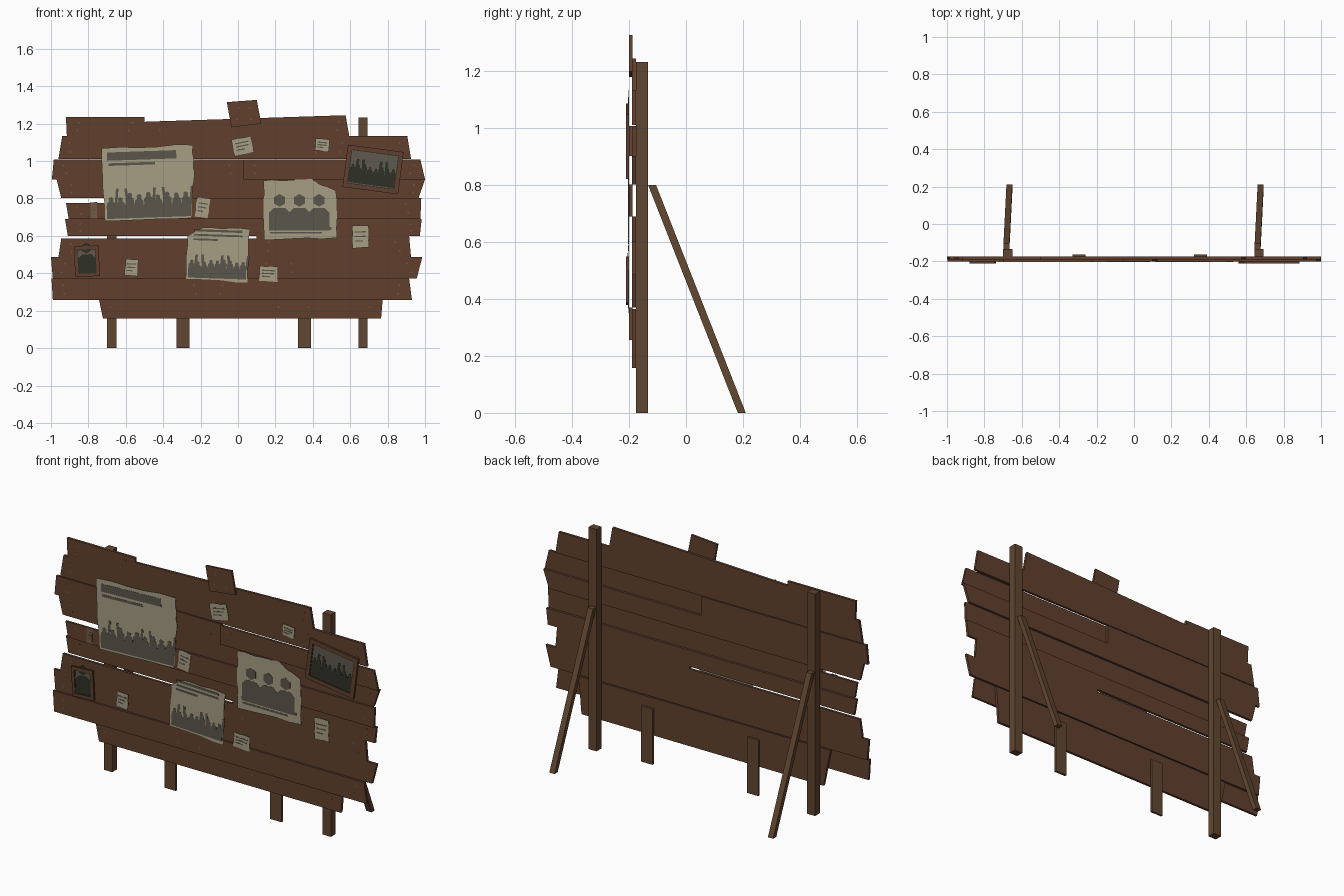
import bpy, bmesh, math, random

if "Cube" in bpy.data.objects:
    bpy.data.objects.remove(bpy.data.objects["Cube"])
random.seed(4)

def material(name, r, g, b):
    lin = lambda c: ((c / 255 + 0.055) / 1.055) ** 2.4
    m = bpy.data.materials.new(name)
    m.diffuse_color = (lin(r), lin(g), lin(b), 1)
    m.use_nodes = True
    m.node_tree.nodes["Principled BSDF"].inputs["Base Color"].default_value = m.diffuse_color
    return m

PLANK = material("plank_wood", 97, 64, 46)
POST = material("post_wood", 97, 70, 49)
PAPER = material("aged_paper", 166, 158, 131)
INK = material("faded_ink", 90, 86, 75)
PHOTO = material("photo_grey", 94, 90, 79)
DARK = material("dark_silhouette", 46, 48, 37)
NAIL = material("nail_metal", 108, 92, 70)
STAIN = material("stained_paper", 118, 90, 68)

def prism(name, polys, front, back, mat):
    """Extrude one or more x/z outlines between two depths."""
    bm = bmesh.new()
    for pts in polys:
        a = [bm.verts.new((x, front, z)) for x, z in pts]
        b = [bm.verts.new((x, back, z)) for x, z in pts]
        n = len(pts)
        bm.faces.new(a)
        bm.faces.new(b[::-1])
        for i in range(n):
            bm.faces.new((a[i], b[i], b[(i + 1) % n], a[(i + 1) % n]))
    bmesh.ops.recalc_face_normals(bm, faces=bm.faces)
    me = bpy.data.meshes.new(name)
    bm.to_mesh(me)
    bm.free()
    me.materials.append(mat)
    ob = bpy.data.objects.new(name, me)
    bpy.context.collection.objects.link(ob)
    return ob

def rect(x0, z0, x1, z1):
    return [(x0, z0), (x1, z0), (x1, z1), (x0, z1)]

def disc(x, z, r, n=6):
    return [(x + r * math.cos(i * math.tau / n + math.pi / 6),
             z + r * math.sin(i * math.tau / n + math.pi / 6)) for i in range(n)]

def place(polys, cx, cz, deg):
    """Turn local outlines by an angle and move them to a centre."""
    c, s = math.cos(math.radians(deg)), math.sin(math.radians(deg))
    return [[(cx + x * c - z * s, cz + x * s + z * c) for x, z in p] for p in polys]

def torn(pts, steps=5, amount=0.005):
    """Add a slightly ragged edge to an outline."""
    out = []
    for (x0, z0), (x1, z1) in zip(pts, pts[1:] + pts[:1]):
        for i in range(steps):
            t = i / steps
            j = amount if i else 0
            out.append((x0 + (x1 - x0) * t + random.uniform(-j, j),
                        z0 + (z1 - z0) * t + random.uniform(-j, j)))
    return out

def crowd(w, h, n):
    """Outlines of a row of people, base at z = 0, centred on x = 0."""
    polys = [rect(-w / 2, 0, w / 2, h * 0.45)]
    step = w / n
    for i in range(n):
        x = -w / 2 + step * (i + 0.5)
        top = h * random.uniform(0.62, 0.78)
        r = step * 0.27
        body = [(.5, 0), (.46, top - r * 1.6), (.2, top - r * .6)]
        polys.append([(x + step * k, z) for k, z in body] + [(x - step * k, z) for k, z in body[::-1]])
        polys.append(disc(x, top, r, 8))
        if i % 2 == 0:
            s = -1 if i % 4 else 1
            a, b = x + s * step * .35, x + s * step * .55
            polys.append([(a, h * .4), (a + .014, h * .4), (b + .014, h), (b, h)])
    return polys

def bust(x, z, s):
    """Head and shoulders outline pair."""
    body = [(.055, -.06), (.055, .035), (.03, .06)]
    return [disc(x, z + .1 * s, .034 * s),
            [(x + a * s, z + b * s) for a, b in body] + [(x - a * s, z + b * s) for a, b in body[::-1]]]

# Plank rows: bottom, top, left end (bottom, top), right end (bottom, top), joint
rows = [
    (1.012, 1.133, -.96, -.94, .925, .905, .49),
    (.902, 1.008, -.995, -.985, 1.0, .975, .03),
    (.802, .902, -.945, -.97, .965, 1.0, .33),
    (.69, .802, -.905, -.92, .975, .98, -.70),
    (.60, .69, -.91, -.925, .972, .982, .45),
    (.486, .60, -.96, -.945, .925, .915, .10),
    (.371, .486, -.99, -1.0, .955, .985, .22),
    (.256, .371, -.99, -.997, .93, .915, -.16),
    (.158, .365, -.722, -.765, .765, .782, .30),
]
pieces = []
for i, (z0, z1, l0, l1, r0, r1, j) in enumerate(rows):
    drop = {3: .025, 5: .014}.get(i, 0)          # gaps above two left pieces
    pieces.append(([(l0, z0), (j, z0), (j, z1 - drop), (l1, z1 - drop)], int(i in (3, 7))))
    pieces.append(([(j, z0), (r0, z0), (r1, z1), (j, z1)], int(i in (1, 3, 7))))
# Uneven top boards
pieces += [
    ([(-.915, 1.133), (-.50, 1.133), (-.50, 1.235), (-.92, 1.235)], 0),
    ([(-.50, 1.133), (.595, 1.133), (.575, 1.245), (-.50, 1.21)], 0),
    ([(-.035, 1.18), (.125, 1.20), (.10, 1.327), (-.06, 1.315)], 1),
]
for i, (pts, layer) in enumerate(pieces):
    f = (-.189, -.2)[layer]
    prism(f"plank_{i + 1}", [pts], f, f + .014 - .002 * layer, PLANK)

# Posts, short legs and slanted back braces
for side, x0, x1 in (("left", -.70, -.65), ("right", .643, .693)):
    prism(f"post_{side}", [rect(x0, 0, x1, 1.232)], -.175, -.133, POST)
    brace = prism(f"back_brace_{side}", [[(.182, 0), (.21, 0), (-.105, .8), (-.133, .8)]], 0, .032, POST)
    for v in brace.data.vertices:
        y, across, z = v.co
        v.co = (x0 + across + .018 - .016 * z / .8, y, z)
    bm = bmesh.new()
    bm.from_mesh(brace.data)
    bmesh.ops.recalc_face_normals(bm, faces=bm.faces)
    bm.to_mesh(brace.data)
    bm.free()
for side, x in (("left", -.33), ("right", .32)):
    prism(f"short_leg_{side}", [rect(x, 0, x + .07, .31)], -.175, -.163, POST)

# Nails near the plank ends
nails = {0: [], 1: []}
for pts, layer in pieces:
    xs, zs = [p[0] for p in pts], [p[1] for p in pts]
    for x in (min(xs) + .07, max(xs) - .07):
        for t in (.3, .7):
            nails[layer].append(disc(x + random.uniform(-.015, .015),
                                     min(zs) + (max(zs) - min(zs)) * t, .005))
for layer, f in ((0, -.189), (1, -.2)):
    prism(f"nails_layer_{layer + 1}", nails[layer], f - .001, f + .002, NAIL)

# Posters
P0, P1, I0 = -.2025, -.2008, -.2035
prism("poster_left", [torn([(-.73, 1.068), (-.24, 1.087), (-.235, .90), (-.25, .698), (-.71, .678)])], P0, P1, PAPER)
prism("poster_left_print",
      place([rect(-.185, -.022, .185, .022), rect(-.18, -.05, .07, -.036)], -.515, 1.03, 2)
      + place(crowd(.45, .16, 9), -.475, .698, 2), I0, P0, INK)

prism("poster_middle", [torn([(-.27, .60), (-.185, .645), (.065, .635), (.05, .35), (-.28, .37)])], P0, P1, PAPER)
prism("poster_middle_print",
      place([rect(-.13, .115, .13, .127), rect(-.13, .092, .13, .102), rect(-.13, .068, .0, .078)], -.11, .505, -2)
      + place(crowd(.31, .125, 9), -.113, .372, -2), I0, P0, INK)

prism("poster_right", [torn([(.135, .895), (.395, .905), (.43, .88), (.525, .84), (.53, .59), (.14, .577)])], P0, P1, PAPER)
prism("poster_right_print",
      [p for x in (.222, .328, .434) for p in bust(x, .69, 1)]
      + [rect(.165, .632, .50, .648), rect(.17, .612, .45, .622)], I0, P0, INK)

# Small notes: centre, size, tilt
notes = [(.025, 1.08, .105, .09, 12), (.45, 1.085, .075, .065, -5), (-.19, .75, .07, .105, -9),
         (-.77, .735, .035, .09, 0), (-.57, .43, .07, .09, -3), (.655, .595, .09, .12, 2),
         (.163, .397, .1, .08, -3)]
for i, (x, z, w, h, a) in enumerate(notes):
    prism(f"note_{i + 1}", place([torn(rect(-w / 2, -h / 2, w / 2, h / 2), 3, .003)], x, z, a),
          P0, P1, STAIN if i == 3 else PAPER)
    lines = [rect(-w * .35, h * t - .003, w * e, h * t + .003) for t, e in ((.22, .35), (.02, .3), (-.18, .1))]
    prism(f"note_{i + 1}_lines", place(lines, x, z, a), I0, P0, INK)

# Framed photos: border ring, dark rim, grey picture, dark silhouettes
def ring(outer, inner):
    return [[outer[i], outer[(i + 1) % 4], inner[(i + 1) % 4], inner[i]] for i in range(4)]

def framed(name, x, z, w, h, tilt, border, figures):
    box = lambda d: rect(d - w / 2, d - h / 2, w / 2 - d, h / 2 - d)
    prism(name + "_frame", place(ring(box(0), box(border)), x, z, tilt), -.211, -.2, PLANK)
    prism(name + "_rim", place(ring(box(border), box(border + .004)), x, z, tilt), -.2075, -.2, DARK)
    prism(name + "_picture", place([box(border)], x, z, tilt), -.205, -.2, PHOTO)
    prism(name + "_figures", place(figures, x, z, tilt), -.2065, -.205, DARK)

group = [[(px, pz - .084) for px, pz in p] for p in crowd(.25, .13, 8)]
framed("group_photo", .722, .955, .30, .228, -7.5, .022, group)
framed("portrait_photo", -.808, .464, .132, .163, 3, .017, bust(0, -.012, .82))
